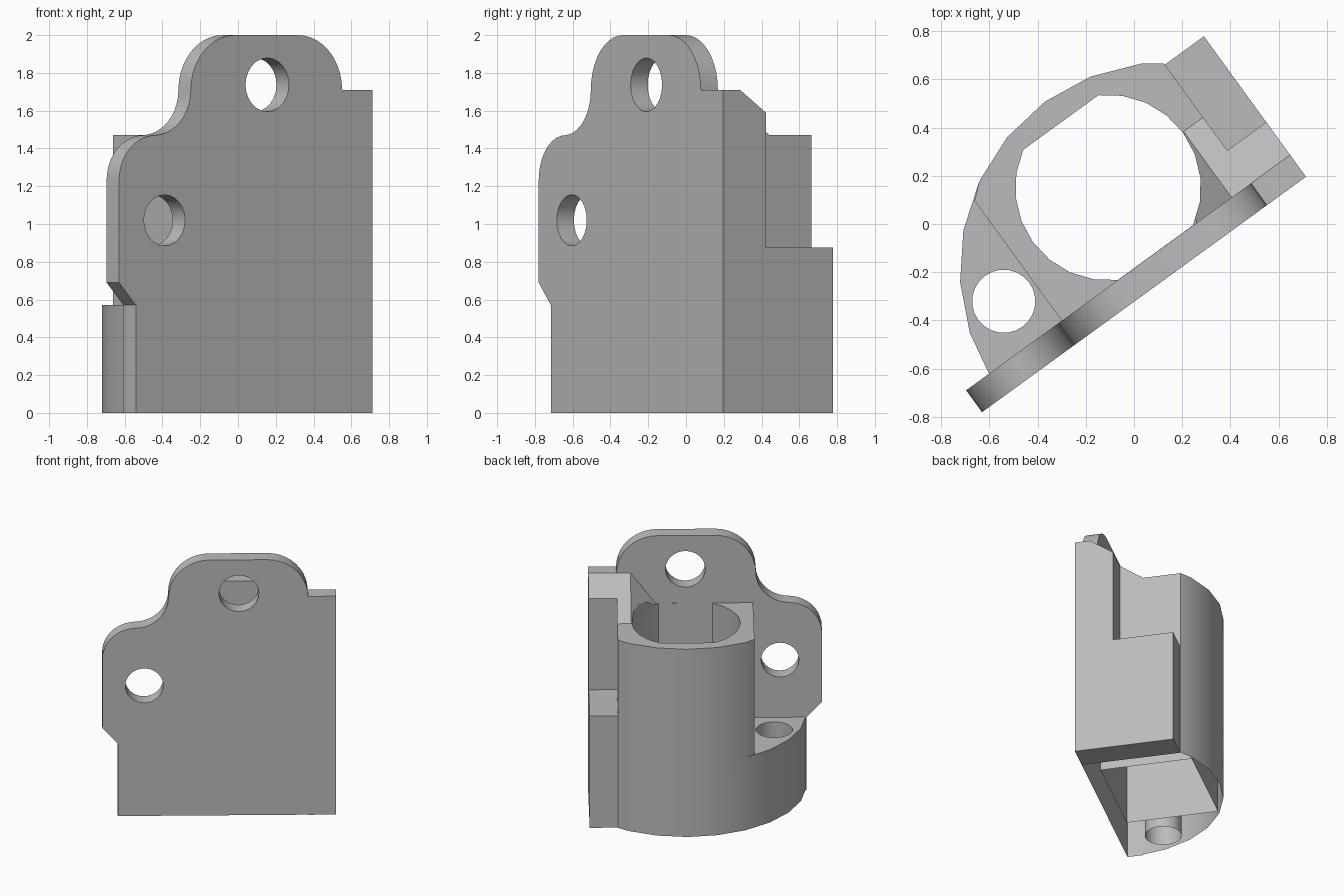
import bpy, bmesh, math
from mathutils import Matrix

cube = bpy.data.objects.get("Cube")
if cube:
    bpy.data.objects.remove(cube, do_unlink=True)

# Single flat colour
grey = bpy.data.materials.new("plain_grey")
grey.use_nodes = True
colour = (0.5, 0.5, 0.5, 1)
grey.diffuse_color = colour
grey.node_tree.nodes["Principled BSDF"].inputs["Base Color"].default_value = colour

# Local frame: u along the plate, v towards the back, z up
AXES = {"z": lambda a, b, t: (a, b, t),
        "v": lambda a, b, t: (a, t, b),
        "u": lambda a, b, t: (t, a, b)}


def arc(cx, cy, r, start, end, steps):
    angles = [math.radians(start + (end - start) * i / steps) for i in range(steps + 1)]
    return [(cx + r * math.cos(a), cy + r * math.sin(a)) for a in angles]


def circle(cx, cy, r):
    return arc(cx, cy, r, 0, 345, 23)


def finish(name, bm):
    bmesh.ops.recalc_face_normals(bm, faces=bm.faces)
    mesh = bpy.data.meshes.new(name)
    bm.to_mesh(mesh)
    bm.free()
    mesh.materials.append(grey)
    obj = bpy.data.objects.new(name, mesh)
    bpy.context.collection.objects.link(obj)
    return obj


def prism(name, profile, axis, low, high):
    bm = bmesh.new()
    place = AXES[axis]
    rings = [[bm.verts.new(place(a, b, t)) for a, b in profile] for t in (low, high)]
    bm.faces.new(rings[0])
    bm.faces.new(rings[1])
    n = len(profile)
    for i in range(n):
        j = (i + 1) % n
        bm.faces.new((rings[0][i], rings[0][j], rings[1][j], rings[1][i]))
    return finish(name, bm)


def hull(name, points):
    bm = bmesh.new()
    verts = [bm.verts.new(p) for p in points]
    bmesh.ops.convex_hull(bm, input=verts)
    return finish(name, bm)


def combine(target, other, operation):
    mod = target.modifiers.new(operation.lower(), "BOOLEAN")
    mod.operation = operation
    mod.solver = "EXACT"
    mod.object = other
    bpy.context.view_layer.update()
    graph = bpy.context.evaluated_depsgraph_get()
    mesh = bpy.data.meshes.new_from_object(target.evaluated_get(graph))
    target.modifiers.clear()
    target.data = mesh
    bpy.data.objects.remove(other, do_unlink=True)


THICK = 0.112   # plate thickness
TOP = 1.47      # sleeve height
SHELF = 0.57    # low shelf height
INNER = 1.46    # inner side of the end block

# Mounting plate with two rounded ears
outline = [(0.11, 0), (1.5, 0), (1.5, 1.71)]
outline += arc(1.17, 1.71, 0.29, 0, 90, 10)
outline += arc(0.76, 1.71, 0.29, 90, 180, 10)
outline += arc(0.23, 1.71, 0.24, -9, -90, 9)
outline += arc(0.24, 1.23, 0.24, 90, 180, 10)
outline += [(0, 0.69), (0.11, SHELF)]
bracket = prism("bracket", outline, "v", 0, THICK)

# Faceted round body: low shelf and tall sleeve
STEP = 14.4
low_arc = arc(0.968, 0.03, 0.858, 90 - 2 * STEP, 90 + 6 * STEP, 8)
base = [(low_arc[-1][0], 0.05), (INNER, 0.05), (INNER, 0.725)]
combine(bracket, prism("shelf", base + low_arc, "z", 0, SHELF), "UNION")
tall = [(0.49, 0.05), (INNER, 0.05), (INNER, 0.725)] + low_arc[:5] + [(0.49, 0.727)]
combine(bracket, prism("sleeve", tall, "z", 0.3, TOP), "UNION")

# Stepped end block, its underside a hair lower than the open body
step = [(0, -0.001), (0.72, -0.001), (0.72, 0.875), (0.28, 0.875),
        (0.28, 1.59), (THICK, 1.71), (0, 1.71)]
combine(bracket, prism("end_block", step, "u", INNER, 1.66), "UNION")

# Sloped gusset between sleeve and plate
gusset = [(INNER, 0.05, 1.71), (1.36, 0.05, 1.71), (INNER, THICK, 1.71), (1.36, THICK, 1.71),
          (1.18, 0.05, TOP), (1.18, THICK, TOP), (INNER, 0.45, TOP), (1.36, 0.45, TOP)]
gusset += [(u, v, 1.3) for u, v, z in gusset[4:]] + [(INNER, 0.05, 1.3)]
combine(bracket, hull("gusset", gusset), "UNION")

# Bore with two flats, and the square pocket under it
bore = arc(0.97, 0.446, 0.385, -60, 60, 8) + arc(0.97, 0.446, 0.385, 120, 240, 8)
combine(bracket, prism("bore", bore, "z", -0.1, 2.2), "DIFFERENCE")
low_v, high_v = bore[0][1], bore[8][1]
pocket = [(0.585, low_v), (1.355, low_v), (1.355, high_v), (0.585, high_v)]
combine(bracket, prism("pocket", pocket, "z", -0.1, SHELF), "DIFFERENCE")

# Screw holes in the plate and the shelf
for u, z, r in ((0.97, 1.737, 0.142), (0.298, 1.02, 0.135)):
    combine(bracket, prism("plate_hole", circle(u, z, r), "v", -0.1, 0.2), "DIFFERENCE")
combine(bracket, prism("shelf_hole", circle(0.343, 0.319, 0.131), "z", -0.1, 0.8), "DIFFERENCE")

# Open the underside of the body, then turn into place
bm = bmesh.new()
bm.from_mesh(bracket.data)
under = [f for f in bm.faces if all(abs(v.co.z) < 0.0004 for v in f.verts)]
bmesh.ops.delete(bm, geom=under, context="FACES")
turn = Matrix.Translation((-0.63, -0.78, 0)) @ Matrix.Rotation(math.radians(36), 4, "Z")
bmesh.ops.transform(bm, matrix=turn, verts=bm.verts)
bm.to_mesh(bracket.data)
bm.free()

bpy.ops.object.select_all(action="DESELECT")
bracket.select_set(True)
bpy.context.view_layer.objects.active = bracket
bpy.ops.object.shade_smooth_by_angle(angle=math.radians(30))
